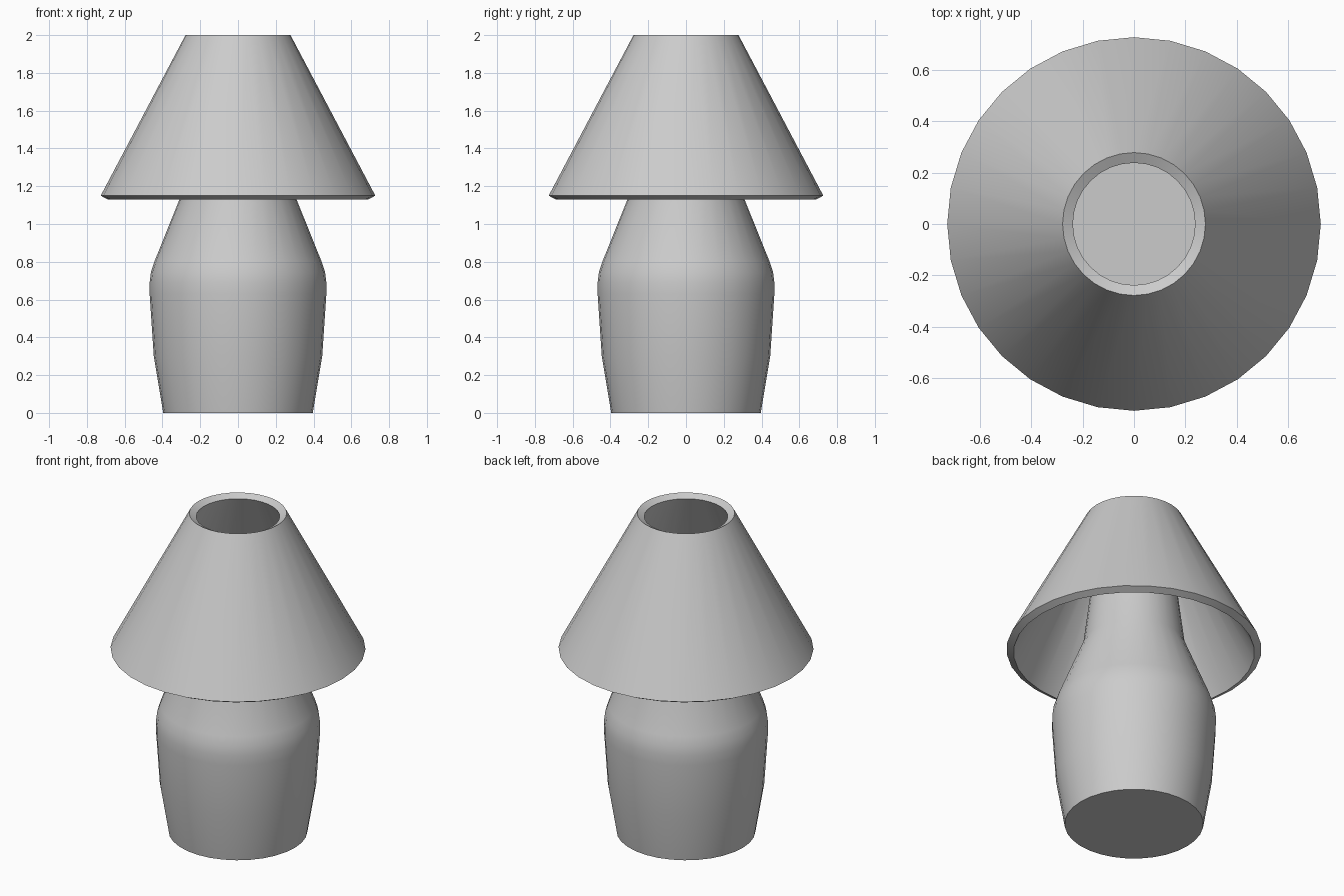
import bpy, bmesh, math

if "Cube" in bpy.data.objects:
    bpy.data.objects.remove(bpy.data.objects["Cube"])

SIDES = 32


def lathe(name, profile, closed=False):
    """Revolve (radius, z) points about z; open profiles get end caps."""
    bm = bmesh.new()
    rings = []
    for r, z in profile:
        rings.append([bm.verts.new((r * math.cos(i * math.tau / SIDES),
                                    r * math.sin(i * math.tau / SIDES), z))
                      for i in range(SIDES)])
    pairs = list(zip(rings, rings[1:]))
    if closed:
        pairs.append((rings[-1], rings[0]))
    for a, b in pairs:
        for i in range(SIDES):
            j = (i + 1) % SIDES
            bm.faces.new((a[i], a[j], b[j], b[i]))
    if not closed:
        bm.faces.new(rings[0][::-1])
        bm.faces.new(rings[-1])
    bmesh.ops.recalc_face_normals(bm, faces=bm.faces)
    mesh = bpy.data.meshes.new(name)
    bm.to_mesh(mesh)
    bm.free()
    obj = bpy.data.objects.new(name, mesh)
    bpy.context.collection.objects.link(obj)
    bpy.ops.object.select_all(action='DESELECT')
    obj.select_set(True)
    bpy.context.view_layer.objects.active = obj
    bpy.ops.object.shade_smooth_by_angle(angle=math.radians(35))
    return obj


# Vase-shaped body with a tapering neck inside the shade
lathe("lamp_base", [(0.396, 0), (0.446, 0.3), (0.468, 0.63), (0.468, 0.69),
                    (0.461, 0.745), (0.443, 0.8), (0.29, 1.18), (0.24, 1.58)])

# Thick conical shade, open at both ends, rims square to the wall
lathe("lamp_shade", [(0.727, 1.15), (0.278, 2.0), (0.238, 1.979), (0.687, 1.129)],
      closed=True)
